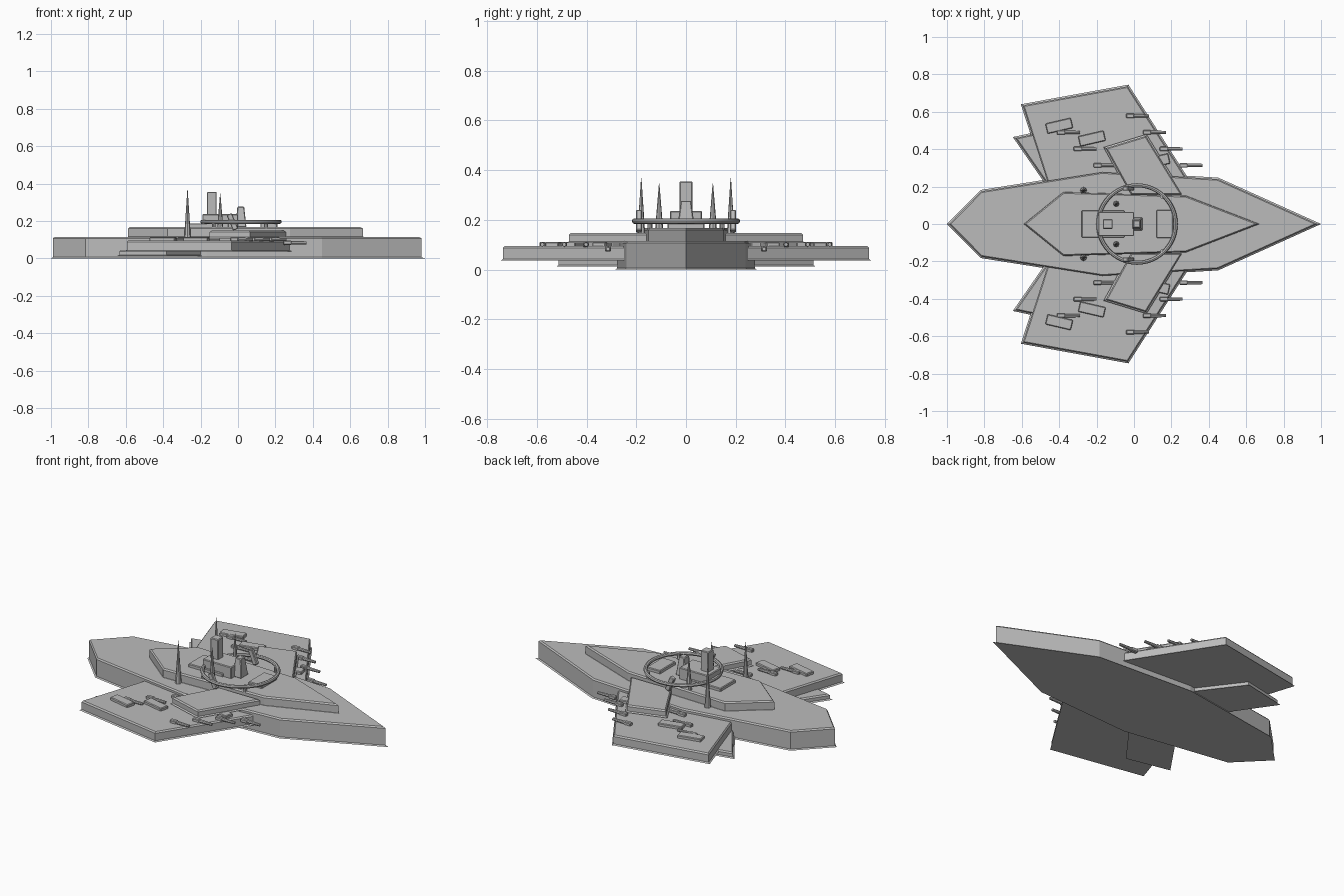
import bpy, bmesh, math
from mathutils import Vector, Matrix

cube = bpy.data.objects.get("Cube")
if cube:
    bpy.data.objects.remove(cube)

grey = bpy.data.materials.new("hull_grey")
grey.use_nodes = True
GREY = (0.5, 0.5, 0.5, 1)
grey.diffuse_color = GREY
grey.node_tree.nodes["Principled BSDF"].inputs["Base Color"].default_value = GREY


def finish(name, bm):
    bmesh.ops.recalc_face_normals(bm, faces=bm.faces)
    mesh = bpy.data.meshes.new(name)
    bm.to_mesh(mesh)
    bm.free()
    mesh.materials.append(grey)
    obj = bpy.data.objects.new(name, mesh)
    bpy.context.collection.objects.link(obj)
    return obj


def inset(points, d):
    """Shrink a counter-clockwise outline by d with mitred corners."""
    out = []
    for i, p in enumerate(points):
        a = (p - points[i - 1]).normalized()
        b = (points[(i + 1) % len(points)] - p).normalized()
        na, nb = Vector((-a.y, a.x)), Vector((-b.y, b.x))
        out.append(p + (na + nb) * d / (1 + na.dot(nb)))
    return out


def slab(name, outline, z0, z1, d=0.008):
    """Plate with a thin flared foot and a chamfered top edge."""
    pts = [Vector(p) for p in outline]
    area = sum(pts[i - 1].cross(p) for i, p in enumerate(pts))
    if area < 0:
        pts.reverse()
    bm = bmesh.new()
    rings = []
    for off, z in ((0, z0), (d, z0 + 0.006), (d, z1 - 0.008), (d * 1.8, z1)):
        rings.append([bm.verts.new((p.x, p.y, z)) for p in inset(pts, off)])
    n = len(pts)
    for low, high in zip(rings, rings[1:]):
        for i in range(n):
            j = (i + 1) % n
            bm.faces.new((low[i], low[j], high[j], high[i]))
    bm.faces.new(rings[0][::-1])
    bm.faces.new(rings[-1])
    return finish(name, bm)


def box(name, center, size, turn=0, lean=0, taper=1):
    bm = bmesh.new()
    bmesh.ops.create_cube(bm, size=1)
    for v in bm.verts:
        if v.co.z > 0:
            v.co.x *= taper
            v.co.y *= taper
    bmesh.ops.transform(bm, verts=bm.verts, matrix=Matrix.Diagonal((*size, 1)))
    bmesh.ops.bevel(bm, geom=bm.edges[:], offset=0.004, segments=1, affect="EDGES")
    mat = (Matrix.Translation(center) @ Matrix.Rotation(turn, 4, "Z")
           @ Matrix.Rotation(lean, 4, "Y"))
    bmesh.ops.transform(bm, verts=bm.verts, matrix=mat)
    return finish(name, bm)


def rod(name, start, end, r1, r2, sides=8):
    a, b = Vector(start), Vector(end)
    bm = bmesh.new()
    bmesh.ops.create_cone(bm, cap_ends=True, segments=sides, radius1=r1,
                          radius2=r2, depth=(b - a).length)
    mat = Matrix.Translation((a + b) / 2) @ (b - a).to_track_quat("Z", "Y").to_matrix().to_4x4()
    bmesh.ops.transform(bm, verts=bm.verts, matrix=mat)
    return finish(name, bm)


def symmetric(half):
    """Complete a half outline running from stern to bow."""
    return half + [(x, -y) for x, y in reversed(half) if y > 0]


# Main hull and raised deck
slab("hull", symmetric([(-1, 0), (-0.82, 0.182), (-0.17, 0.285), (0.45, 0.248), (1, 0)]), 0, 0.115)
slab("upper_deck", symmetric([(-0.6, 0), (-0.38, 0.178), (0.28, 0.158), (0.69, 0)]), 0.11, 0.168)

# Deck fittings and command tower
box("aft_deck_plate", (-0.165, 0, 0.175), (0.23, 0.145, 0.024))
box("fore_deck_plate", (0.165, 0, 0.175), (0.09, 0.15, 0.024))
box("bridge_block", (-0.095, 0, 0.2), (0.19, 0.13, 0.072))
box("tower", (-0.14, 0, 0.28), (0.052, 0.052, 0.15))
box("bridge_pylon", (0.015, 0, 0.222), (0.06, 0.07, 0.11), taper=0.6)

# Ring around the tower
bpy.ops.mesh.primitive_torus_add(location=(0.016, 0, 0.195), major_radius=0.207, minor_radius=0.011,
                                 major_segments=48, minor_segments=8)
ring = bpy.context.object
ring.name = "deck_ring"
ring.data.materials.append(grey)
bpy.ops.object.shade_smooth_by_angle()

for side, s in (("left", 1), ("right", -1)):
    def flip(points):
        return [(x, y * s) for x, y in points]

    # Layered wings
    slab(side + "_lower_wing",
         flip([(-0.43, 0.15), (-0.648, 0.465), (-0.38, 0.522), (-0.1, 0.15)]), 0.012, 0.045)
    slab(side + "_wing",
         flip([(-0.43, 0.1), (-0.605, 0.64), (-0.03, 0.745), (0.35, 0.15)]), 0.037, 0.095)
    slab(side + "_shoulder",
         flip([(-0.02, 0.15), (-0.163, 0.41), (0.067, 0.48), (0.27, 0.15)]), 0.107, 0.148)
    rod(side + "_shoulder_mount", (0.03, s * 0.33, 0.08), (0.03, s * 0.33, 0.115), 0.07, 0.07, 12)

    # Wing hatches
    for i, (x, y) in enumerate(((-0.4, 0.525), (-0.225, 0.457), (0.12, 0.335))):
        box(f"{side}_hatch_{i + 1}", (x, s * y, 0.1), (0.14, 0.056, 0.024), turn=s * math.radians(13))

    # Forward and aft rows of gun barrels
    for row, x0 in (("fore", -0.04), ("aft", -0.5)):
        for i in range(4 if row == "fore" else 3):
            k = i if row == "fore" else i + 1
            x, y = x0 + 0.09 * k, s * (0.578 - 0.088 * k)
            z = 0.083 if (row, k) == ("fore", 3) else 0.101
            x += 0.015 if k == 3 else 0
            rod(f"{side}_{row}_gun_{i + 1}", (x, y, z), (x + 0.12, y, z), 0.011, 0.008)
            box(f"{side}_{row}_breech_{i + 1}", (x + 0.02, y, z), (0.045, 0.024, 0.022))

    # Spires and leaning ring supports
    rod(side + "_aft_spire", (-0.27, s * 0.18, 0.11), (-0.27, s * 0.18, 0.368), 0.018, 0.001)
    rod(side + "_inner_spire", (-0.095, s * 0.108, 0.165), (-0.095, s * 0.108, 0.347), 0.016, 0.001)
    box(side + "_ring_support", (-0.03, s * 0.19, 0.195), (0.03, 0.024, 0.09), lean=-0.4)
    rod(side + "_fore_ring_post", (0.15, s * 0.145, 0.16), (0.15, s * 0.145, 0.2), 0.01, 0.01)
    rod(side + "_aft_ring_post", (-0.13, s * 0.145, 0.16), (-0.13, s * 0.145, 0.2), 0.01, 0.01)
